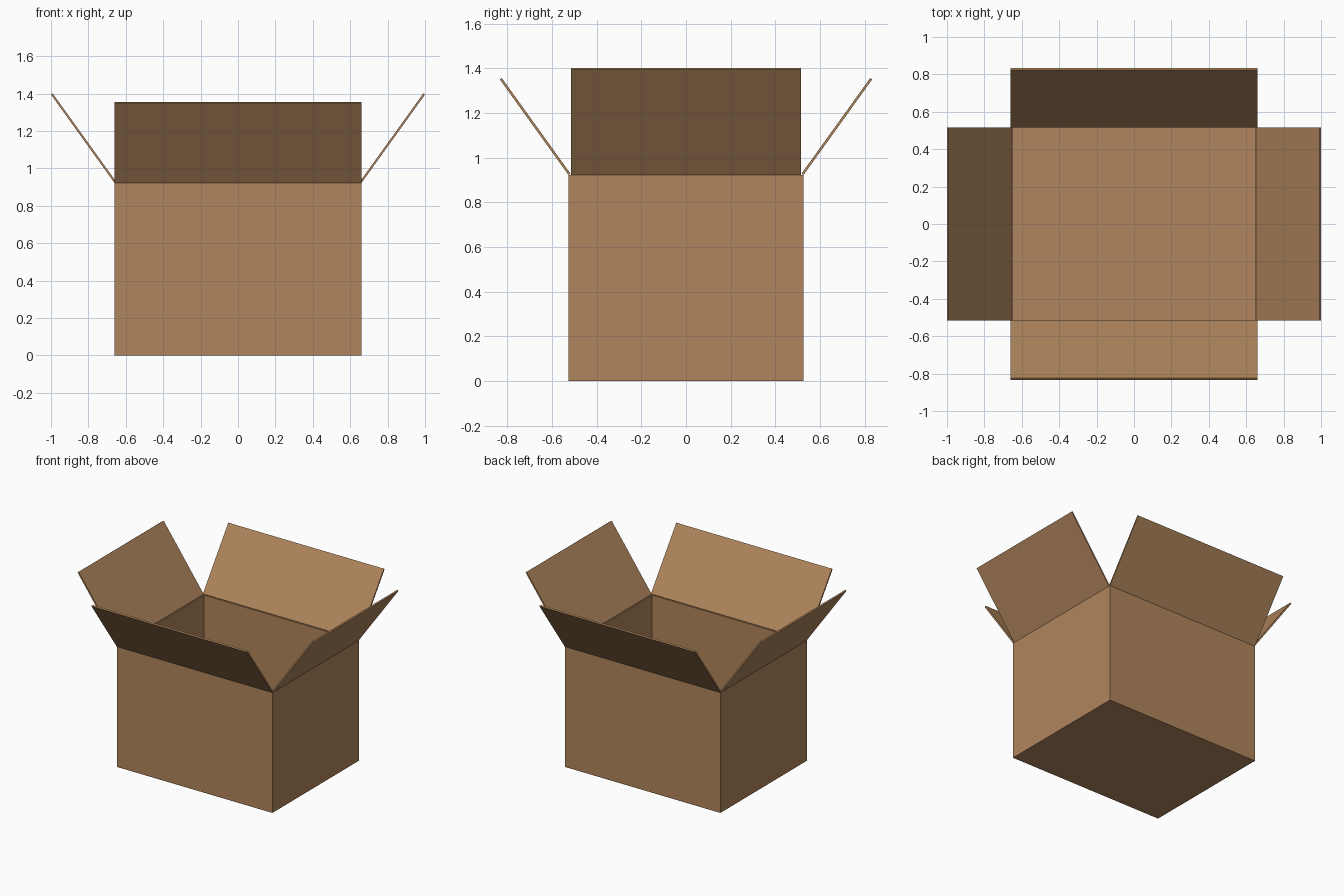
import bpy, bmesh, math
from mathutils import Matrix, Vector

if "Cube" in bpy.data.objects:
    bpy.data.objects.remove(bpy.data.objects["Cube"])

HX, HY, H, T = 0.66, 0.526, 0.922, 0.011   # half width, half depth, height, board thickness
TILT = math.radians(54.3)                  # flap angle above horizontal

card = bpy.data.materials.new("brown cardboard")
card.diffuse_color = (0.434, 0.238, 0.109, 1)
card.use_nodes = True
card.node_tree.nodes["Principled BSDF"].inputs["Base Color"].default_value = card.diffuse_color


def finish(bm, name):
    bmesh.ops.recalc_face_normals(bm, faces=bm.faces)
    mesh = bpy.data.meshes.new(name)
    bm.to_mesh(mesh)
    bm.free()
    mesh.materials.append(card)
    obj = bpy.data.objects.new(name, mesh)
    bpy.context.collection.objects.link(obj)
    return obj


def block(bm, lo, hi):
    lo, hi = Vector(lo), Vector(hi)
    size = hi - lo
    m = Matrix.Translation((lo + hi) / 2) @ Matrix.Diagonal((*size, 1))
    bmesh.ops.create_cube(bm, size=1, matrix=m)


# Open box: solid block with its top inset and pushed down to the floor
bm = bmesh.new()
block(bm, (-HX, -HY, 0), (HX, HY, H))
top = max(bm.faces, key=lambda f: f.calc_center_median().z)
bmesh.ops.inset_individual(bm, faces=[top], thickness=T, use_even_offset=True)
inner = bmesh.ops.extrude_face_region(bm, geom=[top])
bmesh.ops.delete(bm, geom=[top], context='FACES_ONLY')
verts = [v for v in inner["geom"] if isinstance(v, bmesh.types.BMVert)]
bmesh.ops.translate(bm, verts=verts, vec=(0, 0, T - H))
finish(bm, "box_body")


# Flaps: thin boards hinged on the outer top edges and tilted outwards
def flap(name, turn, reach, half_width, length):
    bm = bmesh.new()
    block(bm, (0, -half_width, 0), (length, half_width, T))
    obj = finish(bm, name)
    place = (Matrix.Rotation(turn, 4, 'Z') @ Matrix.Translation((reach, 0, H))
             @ Matrix.Rotation(-TILT, 4, 'Y'))
    obj.data.transform(place)


flap("right_flap", 0, HX, HY - T, 0.583)
flap("left_flap", math.pi, HX, HY - T, 0.583)
flap("back_flap", math.pi / 2, HY, HX, 0.527)
flap("front_flap", -math.pi / 2, HY, HX, 0.527)
